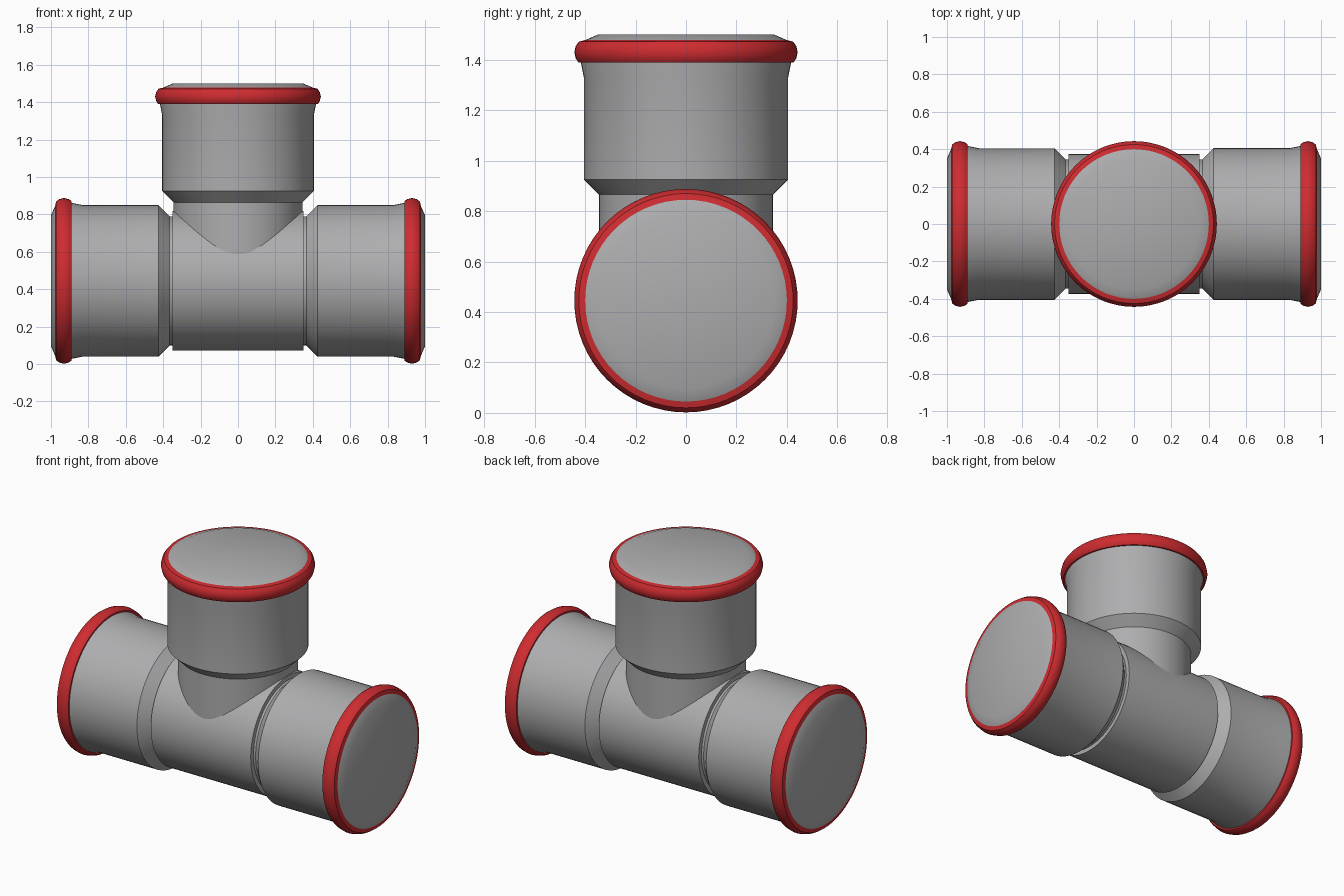
import bpy, bmesh, math
from mathutils import Matrix

cube = bpy.data.objects.get("Cube")
if cube:
    bpy.data.objects.remove(cube, do_unlink=True)

AXIS_Z = 0.445   # height of the horizontal run
SIDES = 64


def material(name, colour):
    mat = bpy.data.materials.new(name)
    mat.use_nodes = True
    mat.diffuse_color = colour
    mat.node_tree.nodes["Principled BSDF"].inputs["Base Color"].default_value = colour
    return mat


grey = material("pipe grey", (0.42, 0.42, 0.43, 1))
red = material("seal red", (0.62, 0.025, 0.03, 1))


def lathe(name, profile, mat, place, closed=False, smooth_angle=30):
    """Revolve (radius, height) points about z, then place the result."""
    bm = bmesh.new()
    rings = []
    for r, h in profile:
        if r == 0:
            rings.append([bm.verts.new((0, 0, h))] * SIDES)
        else:
            rings.append([bm.verts.new((r * math.cos(a), r * math.sin(a), h))
                          for a in (math.tau * i / SIDES for i in range(SIDES))])
    pairs = list(zip(rings, rings[1:]))
    if closed:
        pairs.append((rings[-1], rings[0]))
    for low, high in pairs:
        for i in range(SIDES):
            j = (i + 1) % SIDES
            corners = dict.fromkeys((low[i], low[j], high[j], high[i]))
            bm.faces.new(list(corners))
    bmesh.ops.recalc_face_normals(bm, faces=bm.faces)
    bm.transform(place)
    mesh = bpy.data.meshes.new(name)
    bm.to_mesh(mesh)
    bm.free()
    mesh.materials.append(mat)
    obj = bpy.data.objects.new(name, mesh)
    bpy.context.collection.objects.link(obj)
    bpy.ops.object.select_all(action="DESELECT")
    obj.select_set(True)
    bpy.context.view_layer.objects.active = obj
    bpy.ops.object.shade_smooth_by_angle(angle=math.radians(smooth_angle))
    return obj


# Profiles measured back from the closed end of each socket
socket = [(0.345, -0.635), (0.405, -0.575), (0.405, -0.17), (0.417, -0.11), (0.417, -0.08)]
seal = [(0.40, -0.11), (0.427, -0.11), (0.437, -0.095), (0.443, -0.07),
        (0.437, -0.045), (0.425, -0.028), (0.40, -0.022)]
cap = [(0.40, -0.03), (0.40, -0.022), (0.35, 0), (0, 0)]

# Horizontal run
to_x = Matrix.Translation((0, 0, AXIS_Z)) @ Matrix.Rotation(math.pi / 2, 4, "Y")
lathe("main_body", [(0, -0.35), (0.373, -0.35), (0.373, 0.35), (0, 0.35)], grey, to_x)

# Three sockets: left, right and the upright branch; neck reaches inside the body
branches = {
    "left": (to_x @ Matrix.Translation((0, 0, 1)), -0.7),
    "right": (to_x @ Matrix.Rotation(math.pi, 4, "X") @ Matrix.Translation((0, 0, 1)), -0.7),
    "top": (Matrix.Translation((0, 0, 1.5)), -1.0),
}
for side, (place, neck_start) in branches.items():
    lathe(side + "_socket", [(0.345, neck_start)] + socket, grey, place)
    lathe(side + "_seal_ring", seal, red, place, closed=True, smooth_angle=40)
    lathe(side + "_end_cap", cap, grey, place, smooth_angle=40)
